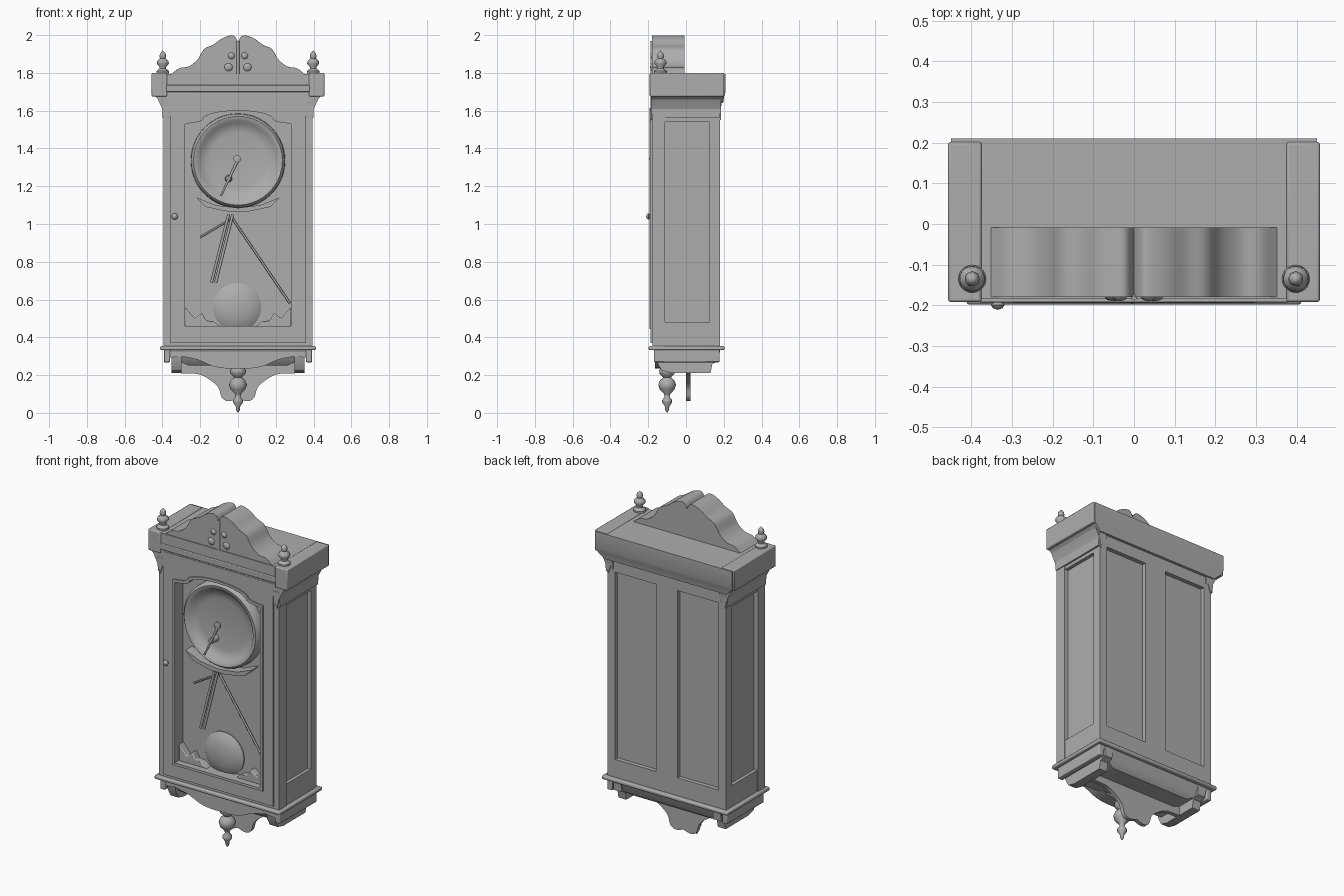
import bpy, bmesh, math
from mathutils import Vector

if "Cube" in bpy.data.objects:
    bpy.data.objects.remove(bpy.data.objects["Cube"])

GREY = bpy.data.materials.new("carved grey")
GREY.diffuse_color = (0.42, 0.42, 0.42, 1)
GREY.use_nodes = True
GREY.node_tree.nodes["Principled BSDF"].inputs["Base Color"].default_value = GREY.diffuse_color


def finish(name, bm, angle=35, bevel=0):
    bmesh.ops.remove_doubles(bm, verts=bm.verts, dist=0.0001)
    bmesh.ops.recalc_face_normals(bm, faces=bm.faces)
    me = bpy.data.meshes.new(name)
    bm.to_mesh(me)
    bm.free()
    me.materials.append(GREY)
    ob = bpy.data.objects.new(name, me)
    bpy.context.collection.objects.link(ob)
    if bevel:
        m = ob.modifiers.new("soft edges", 'BEVEL')
        m.width, m.segments = bevel, 2
    bpy.ops.object.select_all(action='DESELECT')
    ob.select_set(True)
    bpy.context.view_layer.objects.active = ob
    bpy.ops.object.shade_smooth_by_angle(angle=math.radians(angle))
    return ob


def box(name, x0, x1, y0, y1, z0, z1, bevel=0.0):
    bm = bmesh.new()
    bmesh.ops.create_cube(bm, size=1)
    for v in bm.verts:
        v.co = ((x0 + x1) / 2 + v.co.x * (x1 - x0), (y0 + y1) / 2 + v.co.y * (y1 - y0),
                (z0 + z1) / 2 + v.co.z * (z1 - z0))
    return finish(name, bm, bevel=bevel)


def prism(name, loops, a, b, axis='y', bevel=0):
    """Filled outline, later loops being holes, extruded from a to b."""
    cu = bpy.data.curves.new(name, 'CURVE')
    cu.dimensions, cu.fill_mode, cu.extrude = '2D', 'BOTH', (b - a) / 2
    for pts in loops:
        sp = cu.splines.new('POLY')
        sp.points.add(len(pts) - 1)
        for p, (u, v) in zip(sp.points, pts):
            p.co = (u, v, 0, 1)
        sp.use_cyclic_u = True
    tmp = bpy.data.objects.new(name + " outline", cu)
    bpy.context.collection.objects.link(tmp)
    me = bpy.data.meshes.new_from_object(tmp.evaluated_get(bpy.context.evaluated_depsgraph_get()))
    bpy.data.objects.remove(tmp)
    bm = bmesh.new()
    bm.from_mesh(me)
    for v in bm.verts:
        u, w, d = v.co.x, v.co.y, v.co.z + (a + b) / 2
        v.co = (u, d, w) if axis == 'y' else (d, u, w)
    return finish(name, bm, bevel=bevel)


def loft(name, rings):
    """Stack of rectangles (x half width, y front, y back, z)."""
    bm = bmesh.new()
    rows = [[bm.verts.new(p) for p in ((-x, f, z), (x, f, z), (x, k, z), (-x, k, z))]
            for x, f, k, z in rings]
    for lo, hi in zip(rows, rows[1:]):
        for i in range(4):
            bm.faces.new((lo[i], lo[(i + 1) % 4], hi[(i + 1) % 4], hi[i]))
    bm.faces.new(rows[0])
    bm.faces.new(rows[-1])
    return finish(name, bm, 28)


def lathe(name, prof, loc, direction=(0, 0, 1), n=20):
    bm = bmesh.new()
    vs = [bm.verts.new((r, 0, h)) for r, h in prof]
    es = [bm.edges.new(p) for p in zip(vs, vs[1:])]
    bmesh.ops.spin(bm, geom=vs + es, axis=(0, 0, 1), cent=(0, 0, 0), angle=2 * math.pi, steps=n)
    rot = Vector((0, 0, 1)).rotation_difference(Vector(direction))
    for v in bm.verts:
        v.co = rot @ v.co + Vector(loc)
    return finish(name, bm, 50)


def rod(name, a, b, r0, r1=None):
    d = Vector(b) - Vector(a)
    r1 = r0 if r1 is None else r1
    return lathe(name, [(0, 0), (r0, 0), (r1, d.length), (0, d.length)], a, d.normalized(), 8)


def rect(u0, u1, v0, v1):
    return [(u0, v0), (u1, v0), (u1, v1), (u0, v1)]


def mirrored(right):
    return right + [(-x, z) for x, z in reversed(right) if x > 0]


def smooth_path(pts, n=5):
    """Catmull-Rom through the points."""
    out, p = [], [Vector(q) for q in [pts[0]] + pts + [pts[-1]]]
    for i in range(1, len(p) - 2):
        for k in range(n):
            t = k / n
            q = 0.5 * (2 * p[i] + (p[i + 1] - p[i - 1]) * t
                       + (2 * p[i - 1] - 5 * p[i] + 4 * p[i + 1] - p[i + 2]) * t * t
                       + (3 * p[i] - p[i - 1] - 3 * p[i + 1] + p[i + 2]) * t ** 3)
            out.append((max(q.x, 0), q.y))
    return out + [pts[-1]]


# Case: core with framed front, sides and back
box("case_core", -0.37, 0.37, -0.115, 0.155, 0.34, 1.66)
arch = [(-0.28, 0.46), (0.28, 0.46), (0.28, 1.53), (0.21, 1.54)]
arch += [(0.19 * math.cos(t), 1.55 + 0.05 * math.sin(t))
         for t in [math.pi * k / 12 for k in range(13)]] + [(-0.21, 1.54), (-0.28, 1.53)]
prism("case_front", [rect(-0.395, 0.395, 0.34, 1.66), arch], -0.178, -0.11)
door_out = rect(-0.36, 0.36, 0.37, 1.69)
prism("door_frame", [door_out, arch], -0.187, -0.177)
prism("door_moulding", [[(x * 1.06, z + (0.015 if z > 1 else -0.015)) for x, z in arch], arch],
      -0.194, -0.18)
for s in (-1, 1):
    a, b = sorted((s * 0.365, s * 0.39))
    prism("side_frame", [rect(-0.178, 0.178, 0.34, 1.66), rect(-0.125, 0.125, 0.48, 1.54)], a, b, 'x')
prism("back_frame", [rect(-0.39, 0.39, 0.34, 1.66), rect(-0.34, -0.07, 0.46, 1.57),
                     rect(0.07, 0.34, 0.46, 1.57)], 0.15, 0.18)

# Cornice: flared cove and wide top slab with corner blocks
loft("cornice_cove", [(0.392, -0.179, 0.181, 1.54), (0.398, -0.181, 0.183, 1.58),
                      (0.41, -0.184, 0.186, 1.62), (0.415, -0.186, 0.19, 1.645)]).hide_render = True
for s in (-1, 1):
    a, b = sorted((s * 0.35, s * 0.40))
    prism("cove_side", [[(-0.178, 1.56), (0.178, 1.56), (0.19, 1.65), (-0.186, 1.65)]], a, b, 'x')
    prism("cove_bracket", [[(s * 0.385, 1.55), (s * 0.395, 1.6), (s * 0.425, 1.66),
                            (s * 0.35, 1.66), (s * 0.365, 1.6)]], -0.185, 0.185)
    a, b = sorted((s * 0.375, s * 0.457))
    box("corner_block", a, b, -0.192, 0.202, 1.675, 1.8, 0.006)
    lathe("top_finial", [(0, 0), (0.034, 0), (0.034, 0.012), (0.018, 0.025), (0.018, 0.035),
                         (0.032, 0.052), (0.03, 0.066), (0.014, 0.08), (0.018, 0.09),
                         (0.015, 0.105), (0, 0.122)], (s * 0.398, -0.135, 1.797))
loft("cornice", [(0.40, -0.185, 0.196, 1.64), (0.445, -0.185, 0.203, 1.68),
                 (0.45, -0.185, 0.21, 1.70), (0.45, -0.185, 0.21, 1.795)])
box("cornice_strip", -0.38, 0.38, -0.193, -0.18, 1.70, 1.735, 0.004)

# Crest: scrolled pediment with centre seam
crest = smooth_path([(0.0, 1.965), (0.025, 1.998), (0.08, 1.985), (0.13, 1.95), (0.18, 1.925),
                     (0.215, 1.87), (0.26, 1.835), (0.31, 1.825), (0.345, 1.80), (0.37, 1.78)])
crest = mirrored(crest + [(0.375, 1.72)])
prism("crest", [crest], -0.18, -0.008, bevel=0.004)
rod("crest_seam", (0, -0.18, 1.74), (0, -0.18, 1.97), 0.008)
for s in (-1, 1):
    for x, z, r in ((0.05, 1.83, 0.022), (0.035, 1.89, 0.018)):
        lathe("crest_leaf", [(0, 0.01), (r * 0.7, 0.007), (r, 0)], (s * x, -0.18, z), (0, -1, 0), 10)

# Base ledge, tapered underside and skirt
box("base_ledge", -0.412, 0.412, -0.198, 0.203, 0.332, 0.354, 0.007)
loft("underside", [(0.26, -0.11, 0.13, 0.25), (0.33, -0.14, 0.16, 0.28), (0.38, -0.17, 0.18, 0.335)])
apron = smooth_path([(0.0, 0.235), (0.08, 0.237), (0.14, 0.25), (0.21, 0.28), (0.30, 0.30)])
prism("front_apron", [mirrored(apron + [(0.375, 0.29), (0.375, 0.335)])], -0.165, -0.09)
for s in (-1, 1):
    a, b = sorted((s * 0.30, s * 0.352))
    prism("side_bracket", [[(-0.16, 0.335), (-0.155, 0.27), (-0.13, 0.225), (-0.08, 0.212),
                            (0.13, 0.212), (0.14, 0.26), (0.175, 0.275), (0.18, 0.335)]], a, b, 'x')
    a, b = sorted((s * 0.36, s * 0.393))
    box("corner_drop", a, b, -0.17, 0.178, 0.268, 0.335, 0.005)
tail = smooth_path([(0.0, 0.075), (0.05, 0.062), (0.085, 0.08), (0.105, 0.135), (0.15, 0.175),
                    (0.21, 0.205), (0.31, 0.21)])
prism("hanging_board", [mirrored(tail + [(0.31, 0.3)])], 0.0, 0.024)
lathe("bottom_finial", [(0, 0), (0.01, 0.015), (0.012, 0.035), (0.026, 0.055), (0.026, 0.068),
                        (0.013, 0.085), (0.016, 0.1), (0.04, 0.125), (0.047, 0.15), (0.038, 0.172),
                        (0.02, 0.188), (0.04, 0.208), (0.042, 0.225), (0.03, 0.245), (0, 0.25)],
      (0, -0.1, 0))

# Dial with raised rim, hub and hands
lathe("dial", [(0, 0.02), (0.15, 0.02), (0.2, 0.03), (0.215, 0.052), (0.235, 0.055),
               (0.248, 0.04), (0.25, 0)], (0, -0.115, 1.335), (0, -1, 0), 40)
sill = [(-0.22, 1.14), (-0.17, 1.09), (-0.05, 1.065), (0.05, 1.065), (0.17, 1.09), (0.22, 1.14),
        (0.12, 1.1), (0, 1.085), (-0.12, 1.1)]
prism("dial_sill", [sill], -0.18, -0.11)
lathe("dial_hub", [(0, 0.06), (0.015, 0.055), (0.02, 0)], (-0.05, -0.13, 1.24), (0, -1, 0), 12)
rod("long_hand", (-0.09, -0.185, 1.15), (0, -0.185, 1.34), 0.005, 0.009)
lathe("hand_tip", [(0, 0.012), (0.02, 0.006), (0.02, -0.006), (0, -0.012)],
      (-0.005, -0.184, 1.345), (0, -1, 0), 12)

# Pendulum rods, bob and carved corners
for dx in (0, 0.022):
    rod("pendulum_rod", (-0.05 + dx, -0.15, 1.05), (-0.14 + dx, -0.15, 0.69), 0.008)
rod("diagonal_stay", (-0.03, -0.13, 1.03), (0.275, -0.13, 0.58), 0.006)
rod("short_stay", (-0.03, -0.125, 1.03), (-0.2, -0.125, 0.93), 0.005)
lathe("pendulum_bob", [(0, 0.04), (0.06, 0.035), (0.105, 0.022), (0.128, 0.006), (0.128, 0)],
      (-0.005, -0.115, 0.56), (0, -1, 0), 32)
for s in (-1, 1):
    leaf = [(s * 0.28, 0.455), (s * 0.09, 0.455), (s * 0.13, 0.485), (s * 0.17, 0.49),
            (s * 0.19, 0.53), (s * 0.23, 0.50), (s * 0.28, 0.56)]
    prism("corner_leaf", [leaf], -0.155, -0.11, bevel=0.006)

# Door knob
lathe("door_knob", [(0, 0.028), (0.012, 0.024), (0.017, 0.016), (0.008, 0.008), (0.012, 0)],
      (-0.335, -0.183, 1.04), (0, -1, 0), 12)
bpy.data.objects.remove(bpy.data.objects["cornice_cove"])
